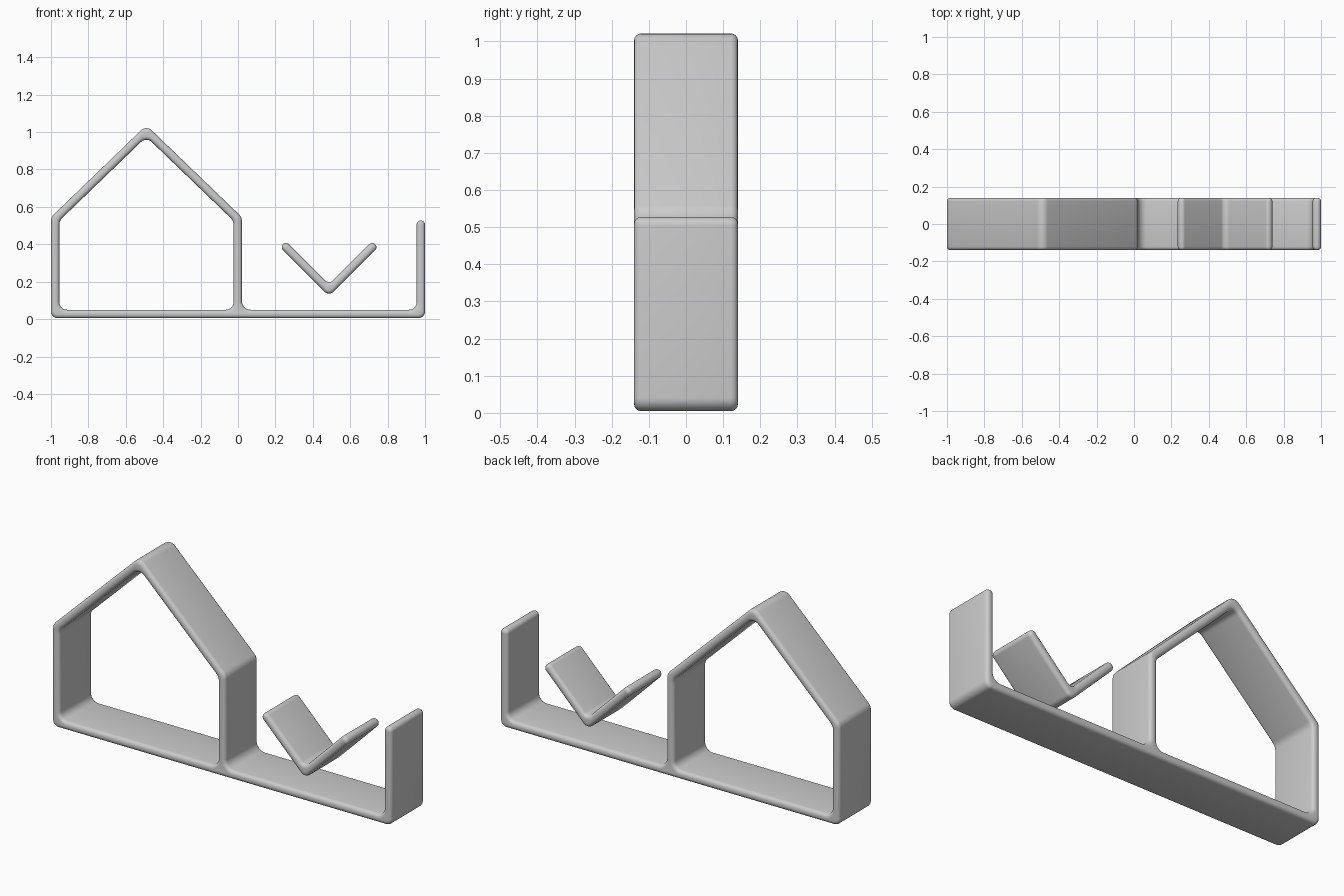
import bpy
import bmesh
import math
from mathutils import Vector

HALF_DEPTH = 0.14
THICK = 0.045
ROUND = 0.019

cube = bpy.data.objects.get("Cube")
if cube:
    bpy.data.objects.remove(cube, do_unlink=True)

grey = bpy.data.materials.new("light grey")
grey.use_nodes = True
grey.diffuse_color = (0.6, 0.6, 0.6, 1)
grey.node_tree.nodes["Principled BSDF"].inputs["Base Color"].default_value = (0.6, 0.6, 0.6, 1)


def inset(loop, dist):
    """Move a closed loop towards its left side by dist."""
    result = []
    for i, p in enumerate(loop):
        d1 = (p - loop[i - 1]).normalized()
        d2 = (loop[(i + 1) % len(loop)] - p).normalized()
        n1, n2 = Vector((-d1.y, d1.x)), Vector((-d2.y, d2.x))
        result.append(p + (n1 + n2) * dist / (1 + n1.dot(n2)))
    return result


def fillet(corners, radii, steps=6):
    """Replace every corner of a closed loop with an arc."""
    result = []
    for i, (p, r) in enumerate(zip(corners, radii)):
        u = (corners[i - 1] - p).normalized()
        v = (corners[(i + 1) % len(corners)] - p).normalized()
        half = u.angle(v) / 2
        centre = p + (u + v).normalized() * r / math.sin(half)
        reach = r / math.tan(half)
        a, b = p + u * reach - centre, p + v * reach - centre
        result += [centre + a.lerp(b, k / steps).normalized() * r for k in range(steps + 1)]
    return result


def ribbon(name, loops):
    """Extrude loops through the depth with rounded rims and flat caps."""
    bm = bmesh.new()
    arc = [math.radians(a) for a in (90, 67, 45, 22, 0)]
    front = [(ROUND * (1 - math.cos(a)), -HALF_DEPTH + ROUND * (1 - math.sin(a))) for a in arc]
    sections = front + [(d, -y) for d, y in reversed(front)]
    caps = ([], [])
    for loop in loops:
        rings = [[bm.verts.new((q.x, y, q.y)) for q in inset(loop, d)] for d, y in sections]
        for r1, r2 in zip(rings, rings[1:]):
            for j in range(len(loop)):
                bm.faces.new((r1[j - 1], r1[j], r2[j], r2[j - 1]))
        for cap, ring in zip(caps, (rings[0], rings[-1])):
            cap += [bm.edges.get((ring[j - 1], ring[j])) for j in range(len(ring))]
    for cap, side in zip(caps, (-1, 1)):
        bmesh.ops.triangle_fill(bm, edges=cap, use_beauty=True, normal=(0, side, 0))
    bmesh.ops.recalc_face_normals(bm, faces=bm.faces)
    mesh = bpy.data.meshes.new(name)
    bm.to_mesh(mesh)
    bm.free()
    mesh.materials.append(grey)
    obj = bpy.data.objects.new(name, mesh)
    bpy.context.collection.objects.link(obj)
    bpy.ops.object.select_all(action='DESELECT')
    obj.select_set(True)
    bpy.context.view_layer.objects.active = obj
    bpy.ops.object.shade_smooth_by_angle(angle=math.radians(40))


def points(*pairs):
    return [Vector(p) for p in pairs]


# House-shaped frame with its base running on to an upright end post
floor, wall, eave, ridge = 0.005, 0.021, 0.545, Vector((-0.49, 1.037))
house = points((-1, floor), (wall, floor), (wall, eave), ridge, (-1, eave))
opening = fillet(inset(house, THICK)[::-1], [0.05, 0.04, 0.05, 0.04, 0.04])
shelf, post_top = floor + THICK, 0.527
outline = points((-1, floor), (1, floor), (1, post_top), (1 - THICK, post_top),
                 (1 - THICK, shelf), (wall, shelf), (wall, eave), ridge, (-1, eave))
tip = 0.0215
outer = fillet(outline, [0.035, 0.035, tip, tip, 0.04, 0.045, 0.05, 0.04, 0.05])
ribbon("house_frame_and_post", [outer, opening])

# Floating V-shaped piece above the shelf
mid, low, arm, lift = 0.487, 0.122, 0.262, THICK * math.sqrt(2)
side = lift / 2
vee = points((mid, low), (mid + arm, low + arm), (mid + arm - side, low + arm + side),
             (mid, low + lift), (mid - arm + side, low + arm + side), (mid - arm, low + arm))
ribbon("v_holder", [fillet(vee, [0.035, tip, tip, 0.03, tip, tip])])
